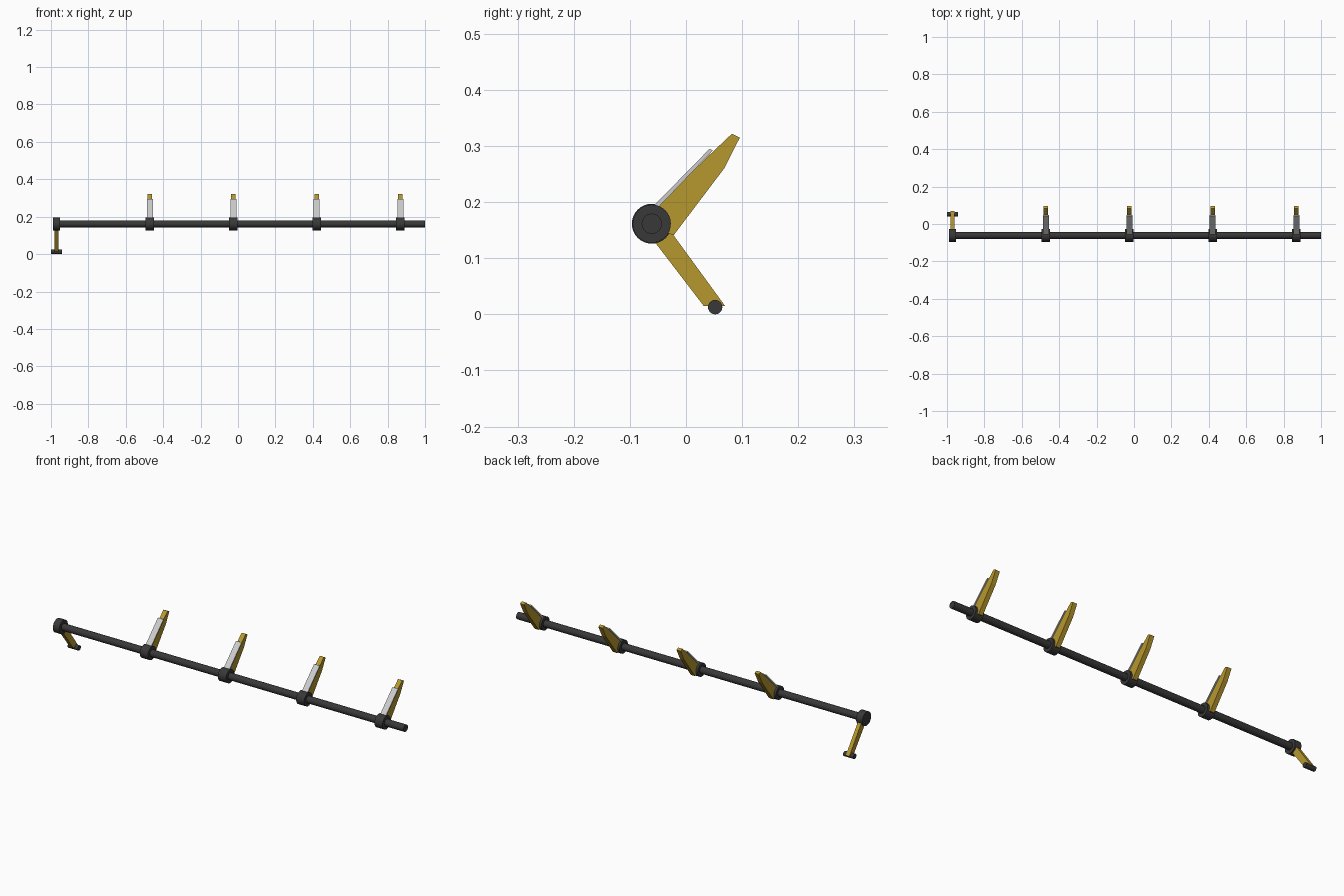
import bpy, math
from mathutils import Matrix

if "Cube" in bpy.data.objects:
    bpy.data.objects.remove(bpy.data.objects["Cube"])

SHAFT_Y, SHAFT_Z = -0.061, 0.1615


def material(name, color):
    m = bpy.data.materials.new(name)
    m.diffuse_color = (*color, 1)
    m.use_nodes = True
    m.node_tree.nodes["Principled BSDF"].inputs["Base Color"].default_value = m.diffuse_color
    return m


dark = material("dark_metal", (0.04, 0.04, 0.04))
gold = material("gold", (0.47, 0.31, 0.026))


def rod(name, x0, x1, radius, y=SHAFT_Y, z=SHAFT_Z, sides=32):
    # Cylinder lying along x
    bpy.ops.mesh.primitive_cylinder_add(vertices=sides, radius=radius, depth=x1 - x0)
    ob = bpy.context.object
    ob.name = name
    ob.data.transform(Matrix.Rotation(math.pi / 2, 4, 'Y'))
    ob.location = ((x0 + x1) / 2, y, z)
    ob.data.materials.append(dark)
    bpy.ops.object.shade_smooth_by_angle(angle=math.radians(35))
    return ob


def plate(name, profile, x, width, mat=None):
    # Side profile (y, z) extruded along x
    n = len(profile)
    verts = [(s * width / 2, y, z) for s in (-1, 1) for y, z in profile]
    faces = [tuple(range(n)), tuple(reversed(range(n, 2 * n)))]
    faces += [(i, i + n, (i + 1) % n + n, (i + 1) % n) for i in range(n)]
    me = bpy.data.meshes.new(name)
    me.from_pydata(verts, [], faces)
    ob = bpy.data.objects.new(name, me)
    bpy.context.collection.objects.link(ob)
    ob.location.x = x
    # Consistent outward normals
    import bmesh
    bm = bmesh.new()
    bm.from_mesh(me)
    bmesh.ops.recalc_face_normals(bm, faces=bm.faces)
    bm.to_mesh(me)
    bm.free()
    if mat:
        me.materials.append(mat)
    return ob


# Main shaft
rod("shaft", -0.985, 1.0, 0.018)

# Four upper arms, each with a collar and a facing plate
arm = [(-0.052, 0.192), (0.047, 0.289), (0.082, 0.322), (0.096, 0.315),
       (0.068, 0.260), (-0.022, 0.141), (-0.061, 0.155)]
facing = [(-0.060, 0.191), (0.042, 0.295), (0.048, 0.292), (-0.052, 0.188)]
for i, x in enumerate((-0.471, -0.025, 0.421, 0.868), 1):
    rod(f"arm_collar_{i}", x - 0.023, x + 0.023, 0.034)
    plate(f"upper_arm_{i}", arm, x, 0.024, gold)
    plate(f"arm_facing_{i}", facing, x, 0.032)

# End lever with its collar and pin
rod("end_collar", -0.989, -0.953, 0.0355)
lever = [(-0.065, 0.141), (0.032, 0.0145), (0.070, 0.0145), (-0.023, 0.142), (-0.045, 0.160)]
plate("end_lever", lever, -0.971, 0.020, gold)
rod("lever_pin", -1.0, -0.942, 0.0128, y=0.052, z=0.0128, sides=24)
